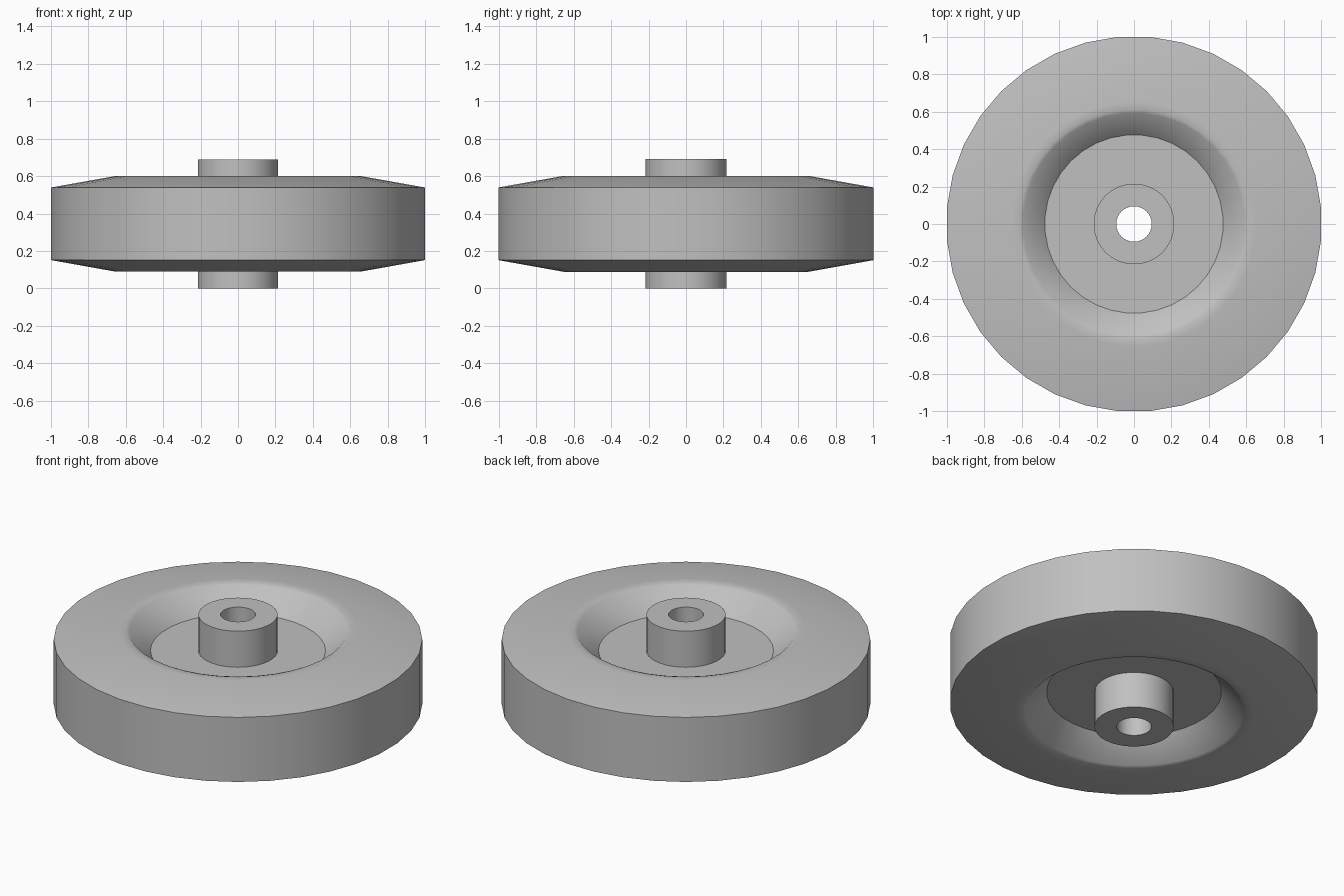
import bpy, bmesh, math

SEGMENTS = 36
MID = 0.345  # height of the wheel's plane of symmetry

cube = bpy.data.objects.get("Cube")
if cube:
    bpy.data.objects.remove(cube, do_unlink=True)

grey = bpy.data.materials.new("plain_grey")
grey.use_nodes = True
colour = (0.53, 0.53, 0.53, 1)
grey.diffuse_color = colour
grey.node_tree.nodes["Principled BSDF"].inputs["Base Color"].default_value = colour


def lathe(name, upper_half):
    """Turn a closed ring from its upper half profile (radius, height above MID)."""
    profile = upper_half + [(r, -h) for r, h in reversed(upper_half)]
    bm = bmesh.new()
    rings = []
    for i in range(SEGMENTS):
        a = 2 * math.pi * (i + 0.5) / SEGMENTS
        rings.append([bm.verts.new((r * math.cos(a), r * math.sin(a), MID + h))
                      for r, h in profile])
    n = len(profile)
    for i, ring in enumerate(rings):
        following = rings[(i + 1) % SEGMENTS]
        for j in range(n):
            k = (j + 1) % n
            bm.faces.new((ring[j], ring[k], following[k], following[j]))
    bmesh.ops.recalc_face_normals(bm, faces=bm.faces)
    mesh = bpy.data.meshes.new(name)
    bm.to_mesh(mesh)
    bm.free()
    mesh.materials.append(grey)
    obj = bpy.data.objects.new(name, mesh)
    bpy.context.collection.objects.link(obj)
    bpy.ops.object.select_all(action='DESELECT')
    obj.select_set(True)
    bpy.context.view_layer.objects.active = obj
    bpy.ops.object.shade_smooth_by_angle(angle=math.radians(30))
    return obj


# Wheel: thin web, sloping recess wall, soft lip, tapered side and tread
lathe("wheel", [(0.2, 0.128), (0.477, 0.128), (0.593, 0.248), (0.612, 0.254),
                (0.655, 0.256), (1.004, 0.194)])

# Hub: tube with the axle hole right through it
lathe("hub", [(0.095, MID), (0.216, MID)])
